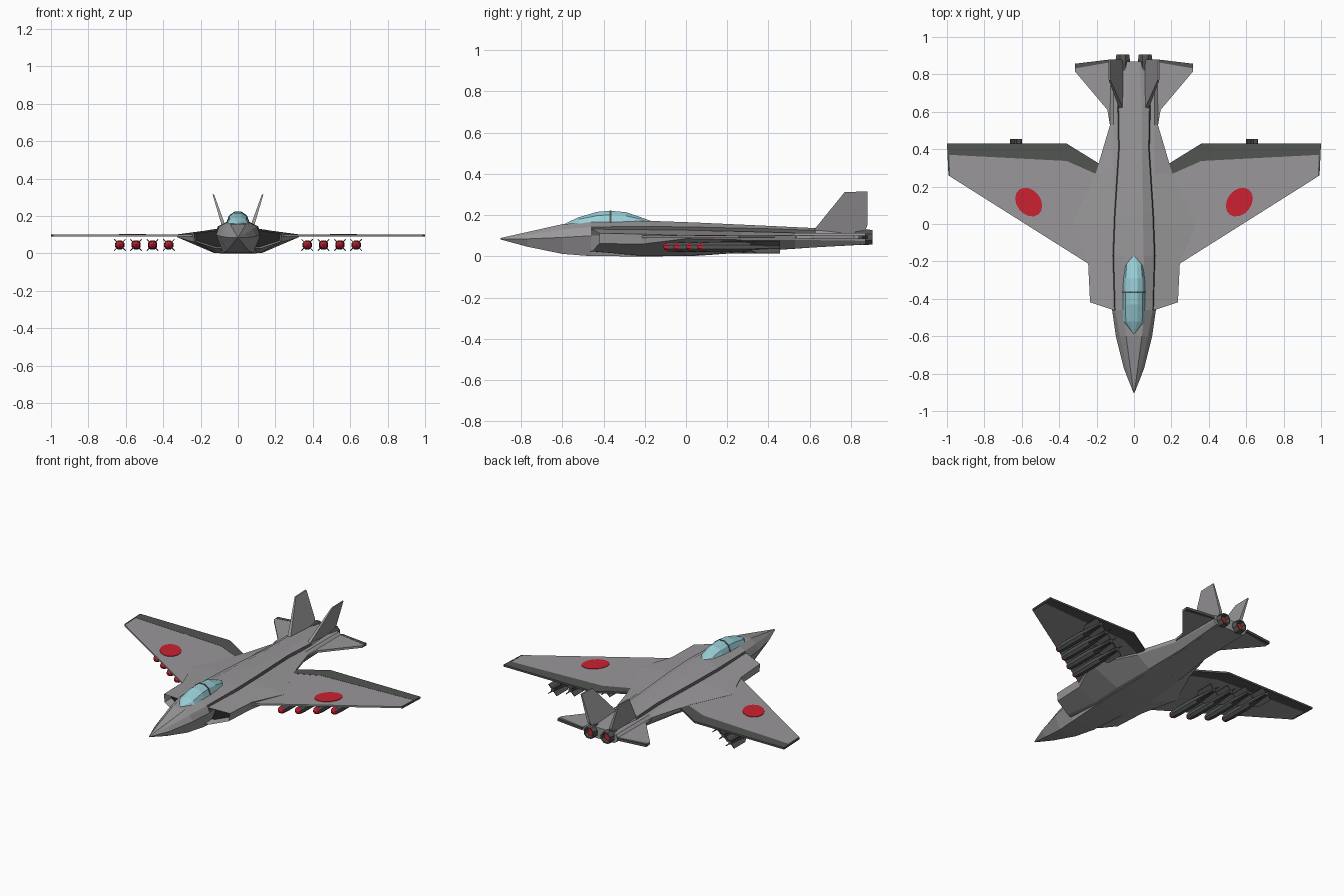
import bpy, bmesh, math
from mathutils import Vector

cube = bpy.data.objects.get("Cube")
if cube:
    bpy.data.objects.remove(cube)


def material(name, r, g, b):
    m = bpy.data.materials.new(name)
    m.use_nodes = True
    m.diffuse_color = (r, g, b, 1)
    m.node_tree.nodes["Principled BSDF"].inputs["Base Color"].default_value = (r, g, b, 1)
    return m


GREY = material("hull grey", 0.32, 0.31, 0.32)
DARK = material("dark grey", 0.085, 0.09, 0.085)
BLACK = material("intake black", 0.02, 0.02, 0.02)
RED = material("marking red", 0.6, 0.015, 0.03)
GLASS = material("canopy glass", 0.32, 0.62, 0.68)


def finish(name, bm, mats, mirror=False, rule=None):
    """Turn a bmesh into an object; rule gives a material slot per face."""
    bmesh.ops.remove_doubles(bm, verts=bm.verts, dist=0.0005)
    bmesh.ops.recalc_face_normals(bm, faces=bm.faces)
    if rule:
        for f in bm.faces:
            f.material_index = rule(f.calc_center_median(), f.normal)
    me = bpy.data.meshes.new(name)
    bm.to_mesh(me)
    bm.free()
    for m in mats:
        me.materials.append(m)
    ob = bpy.data.objects.new(name, me)
    bpy.context.collection.objects.link(ob)
    if mirror:
        ob.modifiers.new("Mirror", 'MIRROR').use_mirror_merge = False
    return ob


def loft(rings):
    """Skin a list of equal rings of points, with both ends capped."""
    bm = bmesh.new()
    vs = [[bm.verts.new(p) for p in ring] for ring in rings]
    n = len(vs[0])
    for a, b in zip(vs, vs[1:]):
        for i in range(n):
            bm.faces.new((a[i], a[(i + 1) % n], b[(i + 1) % n], b[i]))
    bm.faces.new(vs[0])
    bm.faces.new(vs[-1])
    return bm


def both_sides(y, half):
    """Close a half cross-section of (x, z) points into a full ring."""
    return [(x, y, z) for x, z in half] + [(-x, y, z) for x, z in reversed(half)]


def circle(x, y, z, r, n=8):
    steps = [math.tau * (i + 0.5) / n for i in range(n)]
    return [(x + r * math.cos(a), y, z + r * math.sin(a)) for a in steps]


def slab(name, outline, z0, z1, mat):
    rings = [[(x, y, z) for x, y in outline] for z in (z0, z1)]
    return finish(name, loft(rings), [mat], mirror=True)


# Central fuselage: y, then half-section: top, shoulder, step foot, side, belly
fuselage = [
    (-0.9, (0.002, 0.089), (0.003, 0.087), (0.003, 0.086), (0.004, 0.085), (0.002, 0.082)),
    (-0.77, (0.02, 0.118), (0.038, 0.105), (0.042, 0.1), (0.055, 0.085), (0.03, 0.047)),
    (-0.6, (0.042, 0.156), (0.075, 0.13), (0.08, 0.122), (0.097, 0.092), (0.06, 0.012)),
    (-0.46, (0.058, 0.166), (0.1, 0.143), (0.106, 0.13), (0.117, 0.1), (0.08, 0.001)),
    (-0.17, (0.052, 0.172), (0.108, 0.145), (0.117, 0.12), (0.117, 0.1), (0.1, 0)),
    (0.05, (0.048, 0.164), (0.1, 0.142), (0.108, 0.118), (0.108, 0.1), (0.1, 0.002)),
    (0.4, (0.043, 0.148), (0.078, 0.134), (0.085, 0.113), (0.09, 0.095), (0.08, 0.028)),
    (0.63, (0.042, 0.137), (0.082, 0.126), (0.09, 0.108), (0.1, 0.09), (0.08, 0.044)),
    (0.87, (0.03, 0.126), (0.06, 0.12), (0.07, 0.108), (0.1, 0.09), (0.08, 0.057)),
]
bm = loft([both_sides(y, half) for y, *half in fuselage])


def spine_seam(c, n):
    return int(-0.46 < c.y < 0.63 and abs(n.x) > 0.8 and c.z > 0.112)


finish("fuselage", bm, [GREY, DARK], rule=spine_seam)

# Wide side bodies: y, outer x, inner top, outer top, outer low, belly x, belly z
side_body = [
    (-0.44, 0.235, 0.132, 0.112, 0.062, 0.12, 0.025),
    (-0.21, 0.245, 0.13, 0.108, 0.06, 0.12, 0.002),
    (0.0, 0.33, 0.127, 0.101, 0.086, 0.13, 0.003),
    (0.27, 0.205, 0.121, 0.101, 0.08, 0.11, 0.018),
    (0.53, 0.128, 0.114, 0.1, 0.08, 0.09, 0.038),
    (0.87, 0.125, 0.114, 0.1, 0.075, 0.1, 0.058),
]
rings = []
for i, (y, xo, zi, zo, zl, xb, zb) in enumerate(side_body):
    pts = [(0.05, zi), (0.11, zi), (xo, zo), (xo - 0.006, zl), (xb, zb), (0.05, zb)]
    sweep = 0.33 if i == 0 else 0
    rings.append([(x, y + sweep * (x - 0.17), z) for x, z in pts])
bm = loft(rings)
bmesh.ops.recalc_face_normals(bm, faces=bm.faces)
mouth = min(bm.faces, key=lambda f: f.calc_center_median().y)
bmesh.ops.inset_region(bm, faces=[mouth], thickness=0.01)
for v in mouth.verts:
    v.co.y += 0.06


def intake_colour(c, n):
    return int(c.y < -0.36 and c.x < 0.225 and n.y < -0.5 and 0.03 < c.z < 0.12)


finish("intake_body", bm, [GREY, BLACK], mirror=True, rule=intake_colour)

# Canopy: y, half width, base, top
canopy = [
    (-0.585, 0.004, 0.157, 0.16),
    (-0.52, 0.058, 0.158, 0.19),
    (-0.43, 0.062, 0.16, 0.216),
    (-0.365, 0.062, 0.16, 0.221),
    (-0.29, 0.06, 0.16, 0.214),
    (-0.22, 0.052, 0.16, 0.19),
    (-0.17, 0.008, 0.16, 0.172),
]


def canopy_ring(y, w, base, top):
    mid = base + 0.68 * (top - base)
    return both_sides(y, [(0.3 * w, top), (0.75 * w, mid), (w, base)])


finish("canopy", loft([canopy_ring(*s) for s in canopy]), [GLASS])
band = [canopy_ring(y, 0.064, 0.16, 0.223) for y in (-0.37, -0.361)]
finish("canopy_frame", loft(band), [DARK])

# Main wings with dark trailing flaps and tip strips
hinge = [(0.99, 0.37), (0.36, 0.337), (0.19, 0.262)]
slab("wing", [(0.15, -0.26), (0.24, -0.215), (0.985, 0.255)] + hinge + [(0.15, 0.26)],
     0.09, 0.1, GREY)
slab("wing_flap", hinge + [(0.19, 0.325), (0.36, 0.43), (1.0, 0.43)], 0.089, 0.101, DARK)
slab("wing_tip", [(0.983, 0.254), (0.992, 0.26), (1.0, 0.43), (0.988, 0.37)], 0.089, 0.101, DARK)

# Red oval wing markings
turn = math.radians(52)
oval = []
for i in range(16):
    u, v = 0.084 * math.cos(math.tau * i / 16), 0.064 * math.sin(math.tau * i / 16)
    oval.append((0.563 + u * math.cos(turn) - v * math.sin(turn),
                 0.117 + u * math.sin(turn) + v * math.cos(turn)))
slab("wing_marking", oval, 0.098, 0.103, RED)

# Tailplanes with dark trailing edges
slab("tailplane", [(0.09, 0.5), (0.13, 0.535), (0.142, 0.61), (0.315, 0.815),
                   (0.315, 0.835), (0.125, 0.872), (0.09, 0.872)], 0.086, 0.1, GREY)
slab("elevator", [(0.315, 0.832), (0.315, 0.857), (0.125, 0.88), (0.125, 0.865)],
     0.085, 0.101, DARK)

# Canted tail fins, thinner at the tip
fin = [(0.61, 0.115), (0.77, 0.312), (0.88, 0.315), (0.88, 0.15), (0.86, 0.105)]
rings = []
for side in (-1, 1):
    rings.append([(0.066 + 0.33 * (z - 0.115) + side * (0.011 - 0.035 * (z - 0.115)), y, z)
                  for y, z in fin])
finish("tail_fin", loft(rings), [GREY], mirror=True)

# Engine nozzles with red cores
nozzle = [(0.82, 0.034), (0.875, 0.042), (0.905, 0.037), (0.905, 0.029), (0.88, 0.026)]
bm = loft([circle(0.06, y, 0.093, r) for y, r in nozzle])
finish("engine_nozzle", bm, [DARK, RED], mirror=True,
       rule=lambda c, n: int(n.y > 0.95 and c.y < 0.89))

# Bombs under the wings: red nose, dark body, crossed tail fins
bomb = [(0, 0.006), (0.008, 0.016), (0.024, 0.023), (0.08, 0.027), (0.22, 0.027),
        (0.33, 0.016), (0.4, 0.012)]
for i, (x, y0) in enumerate([(0.37, -0.11), (0.457, -0.06), (0.545, 0.0), (0.632, 0.055)]):
    bm = loft([circle(x, y0 + y, 0.045, r) for y, r in bomb])
    finish(f"bomb_{i + 1}", bm, [DARK, RED], mirror=True,
           rule=lambda c, n, y0=y0: int(c.y < y0 + 0.026))
    for k, slope in enumerate((1, -1)):
        along, across = Vector((1, 0, slope)).normalized(), Vector((-slope, 0, 1)).normalized()
        rings = []
        for t in (-0.0025, 0.0025):
            plan = [(-0.018, 0.25), (-0.043, 0.29), (-0.043, 0.4),
                    (0.043, 0.4), (0.043, 0.29), (0.018, 0.25)]
            rings.append([Vector((x, y0 + y, 0.045)) + along * s + across * t for s, y in plan])
        finish(f"bomb_fin_{i + 1}_{k + 1}", loft(rings), [DARK], mirror=True)
